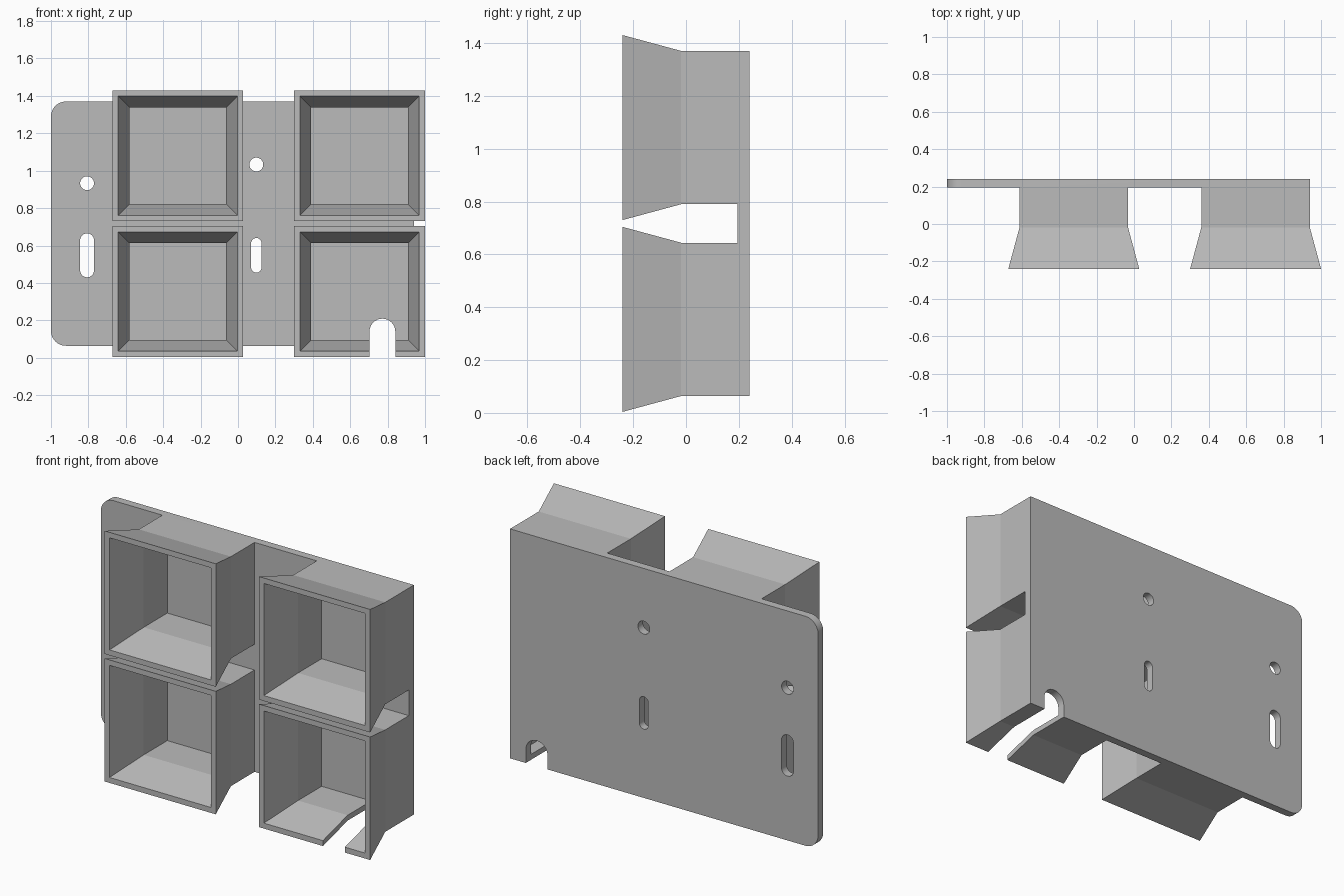
import bpy, bmesh, math

if "Cube" in bpy.data.objects:
    bpy.data.objects.remove(bpy.data.objects["Cube"])

grey = bpy.data.materials.new("light_grey")
grey.diffuse_color = (0.5, 0.5, 0.5, 1)
grey.use_nodes = True
grey.node_tree.nodes["Principled BSDF"].inputs["Base Color"].default_value = grey.diffuse_color

Y_FRONT, Y_BREAK, Y_FLOOR, Y_BACK = -0.24, -0.018, 0.194, 0.24


def loft(name, rings):
    """Solid through a list of equal-length point rings, capped at both ends."""
    bm = bmesh.new()
    loops = [[bm.verts.new(p) for p in ring] for ring in rings]
    n = len(loops[0])
    for a, b in zip(loops, loops[1:]):
        for i in range(n):
            j = (i + 1) % n
            bm.faces.new((a[i], a[j], b[j], b[i]))
    bm.faces.new(loops[0])
    bm.faces.new(loops[-1])
    bmesh.ops.recalc_face_normals(bm, faces=bm.faces)
    me = bpy.data.meshes.new(name)
    bm.to_mesh(me)
    bm.free()
    me.materials.append(grey)
    ob = bpy.data.objects.new(name, me)
    bpy.context.collection.objects.link(ob)
    return ob


def square(cx, cz, h, y):
    return [(cx - h, y, cz - h), (cx + h, y, cz - h), (cx + h, y, cz + h), (cx - h, y, cz + h)]


def tray(name, cx, cz, wall, y_end):
    """Square tube flaring towards the front."""
    flare, base = 0.35 - wall, 0.29 - wall
    rings = [(flare, Y_FRONT), (base, Y_BREAK), (base, y_end)]
    if wall:  # let the cavity cutter continue past the front rim
        rings.insert(0, (flare + 0.027, Y_FRONT - 0.1))
    return loft(name, [square(cx, cz, h, y) for h, y in rings])


def slot(name, cx, z0, z1, r, y0=0.1, y1=0.4):
    """Rounded slot through the plate; z0 and z1 are the arc centres."""
    n = 16
    pts = []
    for cz, start in ((z1, 0), (z0, math.pi)):
        if z0 == z1:
            k = range(n)
        else:
            k = range(n + 1)
        for i in k:
            a = start + math.pi * i / n
            pts.append((cx + r * math.cos(a), cz + r * math.sin(a)))
    return loft(name, [[(x, y, z) for x, z in pts] for y in (y0, y1)])


def boolean(target, other, operation):
    mod = target.modifiers.new(operation, 'BOOLEAN')
    mod.object, mod.operation, mod.solver = other, operation, 'EXACT'
    bpy.context.view_layer.objects.active = target
    bpy.ops.object.modifier_apply(modifier=mod.name)
    bpy.data.objects.remove(other)


# Back plate, rounded on the left corners only
r, x0, x1, z0, z1 = 0.08, -1.0, 0.94, 0.064, 1.37
outline = [(x1, z0), (x1, z1)]
for cz, start in ((z1 - r, 90), (z0 + r, 180)):
    for i in range(13):
        a = math.radians(start + 90 * i / 12)
        outline.append((x0 + r + r * math.cos(a), cz + r * math.sin(a)))
plate = loft("tray_rack", [[(x, y, z) for x, z in outline] for y in (Y_FLOOR, Y_BACK)])

# Four flared trays, then their hollows
centres = [(x, z) for x in (-0.322, 0.65) for z in (0.354, 1.08)]
for cx, cz in centres:
    boolean(plate, tray("tray", cx, cz, 0, Y_BACK), 'UNION')
for cx, cz in centres:
    boolean(plate, tray("tray_hollow", cx, cz, 0.031, Y_FLOOR), 'DIFFERENCE')

# Mounting holes, slots and the arched cable notch
for args in (("hole", -0.807, 0.933, 0.933, 0.037),
             ("slot", -0.807, 0.467, 0.628, 0.037),
             ("hole", 0.098, 1.033, 1.033, 0.037),
             ("slot", 0.098, 0.483, 0.612, 0.028),
             ("notch", 0.772, -0.3, 0.14, 0.069, -0.5, 0.5)):
    boolean(plate, slot(*args), 'DIFFERENCE')

# Tidy the cut surfaces and smooth only the small curves
bm = bmesh.new()
bm.from_mesh(plate.data)
bmesh.ops.remove_doubles(bm, verts=bm.verts, dist=0.0001)
bmesh.ops.dissolve_limit(bm, angle_limit=0.01, verts=bm.verts, edges=bm.edges)
bm.to_mesh(plate.data)
bm.free()
bpy.ops.object.select_all(action='DESELECT')
plate.select_set(True)
bpy.context.view_layer.objects.active = plate
bpy.ops.object.shade_smooth_by_angle(angle=math.radians(12))
